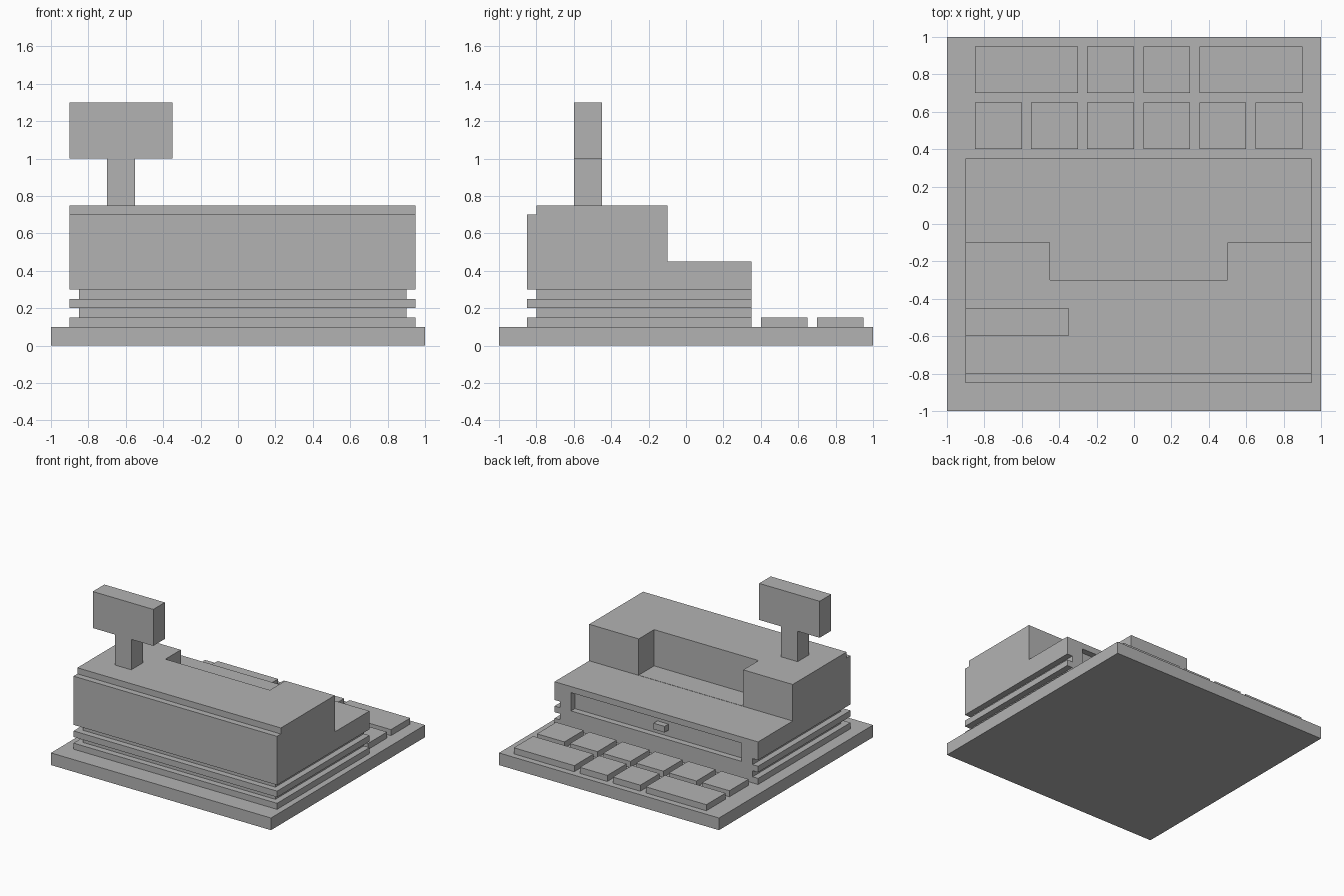
import bpy
import bmesh
from mathutils import Vector

cube = bpy.data.objects.get("Cube")
if cube:
    bpy.data.objects.remove(cube, do_unlink=True)

# Single plain grey finish
grey = bpy.data.materials.new("plain_grey")
grey.use_nodes = True
colour = (0.45, 0.45, 0.45, 1)
grey.diffuse_color = colour
shader = next(n for n in grey.node_tree.nodes if n.type == "BSDF_PRINCIPLED")
shader.inputs["Base Color"].default_value = colour


def prism(name, profile, x0, x1):
    """Extrude a (y, z) profile from x0 to x1."""
    bm = bmesh.new()
    face = bm.faces.new([bm.verts.new((x0, y, z)) for y, z in profile])
    moved = bmesh.ops.extrude_face_region(bm, geom=[face])["geom"]
    verts = [v for v in moved if isinstance(v, bmesh.types.BMVert)]
    bmesh.ops.translate(bm, verts=verts, vec=Vector((x1 - x0, 0, 0)))
    bmesh.ops.recalc_face_normals(bm, faces=bm.faces)
    mesh = bpy.data.meshes.new(name)
    bm.to_mesh(mesh)
    bm.free()
    mesh.materials.append(grey)
    obj = bpy.data.objects.new(name, mesh)
    bpy.context.collection.objects.link(obj)
    return obj


def box(name, x0, x1, y0, y1, z0, z1):
    return prism(name, [(y0, z0), (y1, z0), (y1, z1), (y0, z1)], x0, x1)


def cut(obj, cutter):
    cutter.hide_render = True
    cutter.hide_viewport = True
    cutter.display_type = "WIRE"
    mod = obj.modifiers.new("cut", "BOOLEAN")
    mod.operation = "DIFFERENCE"
    mod.solver = "EXACT"
    mod.object = cutter


# Base plate
box("base_plate", -1, 1, -1, 1, 0, 0.1)

# Drawer section with two projecting bands
core = box("drawer_section", -0.85, 0.9, -0.8, 0.35, 0.1, 0.3)
for name, z in (("lower_band", 0.1), ("upper_band", 0.2)):
    box(name, -0.9, 0.95, -0.85, 0.35, z, z + 0.05)

# Stepped housing
housing = prism("housing", [(-0.85, 0.3), (0.35, 0.3), (0.35, 0.45), (-0.1, 0.45),
                            (-0.1, 0.75), (-0.8, 0.75), (-0.8, 0.7), (-0.85, 0.7)],
                -0.9, 0.95)

# Drawer recess and the bay in the upper housing
recess = box("recess_cutter", -0.75, 0.8, 0.3, 0.5, 0.25, 0.4)
bay = box("bay_cutter", -0.45, 0.5, -0.3, 0, 0.452, 0.9)
cut(core, recess)
cut(housing, recess)
cut(housing, bay)
box("drawer_handle", -0.05, 0.05, 0.3, 0.35, 0.3, 0.35)

# Display on its post
box("display_post", -0.7, -0.55, -0.6, -0.45, 0.75, 1)
box("display", -0.9, -0.35, -0.6, -0.45, 1, 1.3)

# Keys: a row of six, then a row with wide keys at both ends
for i in range(6):
    x = -0.85 + 0.3 * i
    box(f"key_{i + 1}", x, x + 0.25, 0.4, 0.65, 0.1, 0.15)
for i, (x, width) in enumerate(((-0.85, 0.55), (-0.25, 0.25), (0.05, 0.25), (0.35, 0.55))):
    box(f"outer_key_{i + 1}", x, x + width, 0.7, 0.95, 0.1, 0.15)
